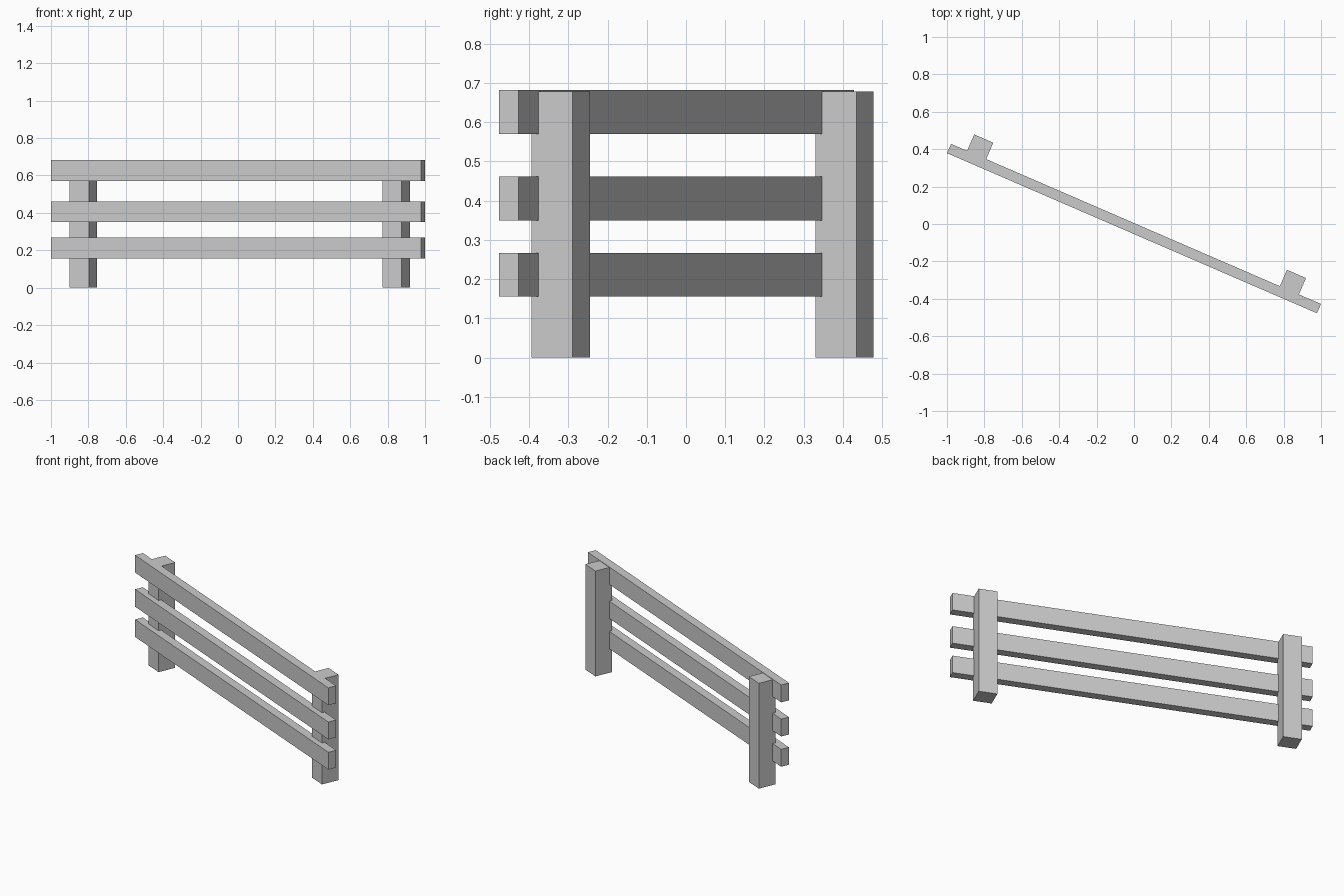
import bpy
from math import radians
from mathutils import Matrix

if "Cube" in bpy.data.objects:
    bpy.data.objects.remove(bpy.data.objects["Cube"])

# The whole fence is turned about z; parts are laid out in its own axes
FRAME = Matrix.Translation((0, -0.0245, 0)) @ Matrix.Rotation(radians(-23.4), 4, 'Z')


def box(name, low, high):
    bpy.ops.mesh.primitive_cube_add(size=1)
    ob = bpy.context.object
    ob.name = name
    centre = [(a + b) / 2 for a, b in zip(low, high)]
    size = [b - a for a, b in zip(low, high)]
    ob.data.transform(Matrix.Translation(centre) @ Matrix.Diagonal((*size, 1)))
    ob.matrix_world = FRAME
    return ob


# Three long horizontal rails
for name, z in (("lower_rail", 0.155), ("middle_rail", 0.35), ("top_rail", 0.57)):
    box(name, (-1.0775, -0.027, z), (1.0775, 0.027, z + 0.112))

# Two square posts, slightly let into the back of the rails
for name, x in (("left_post", -0.9285), ("right_post", 0.8935)):
    box(name, (x - 0.0555, 0.0085, 0), (x + 0.0555, 0.1225, 0.679))
